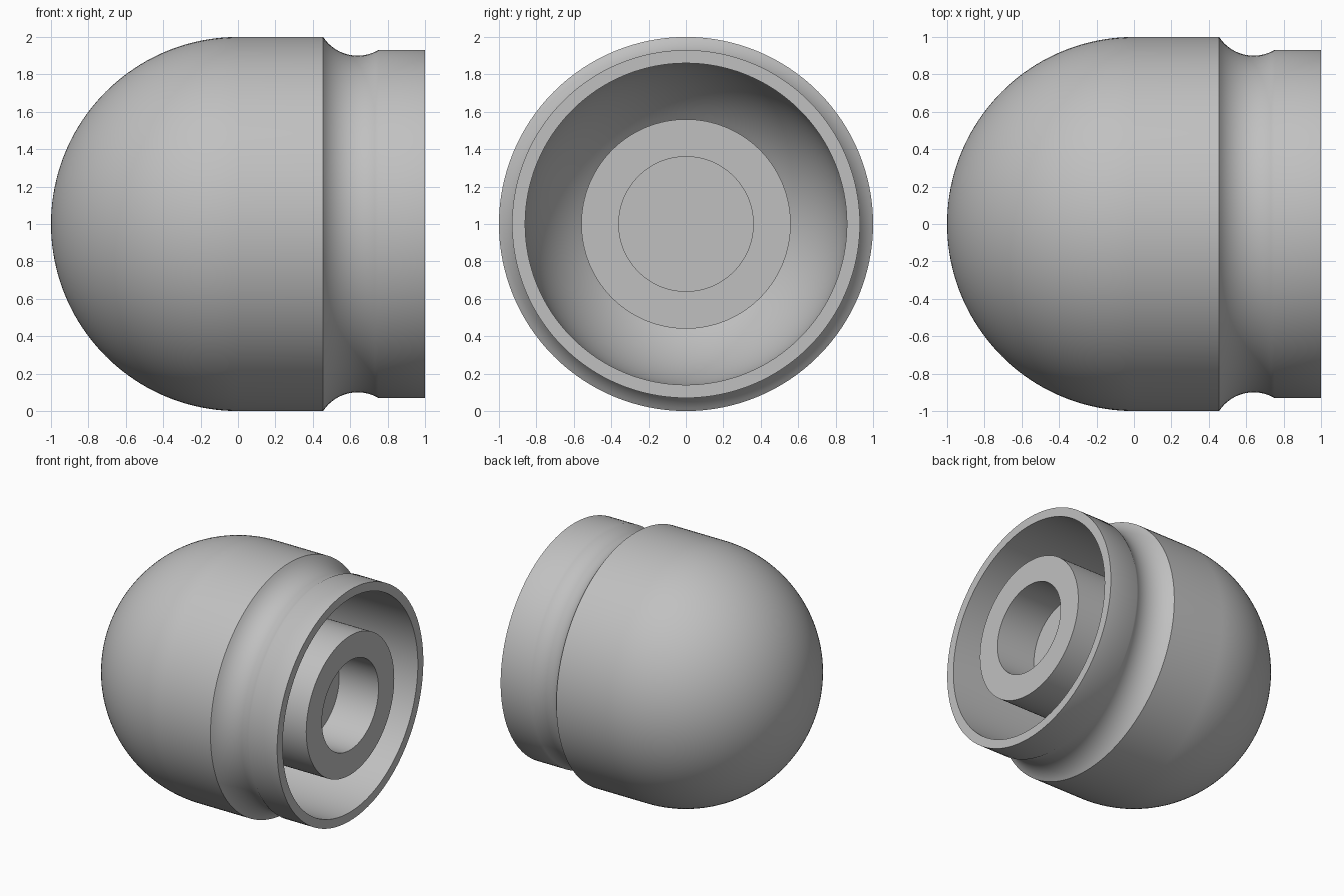
import bpy, bmesh
from math import sin, cos, pi, radians, sqrt, asin

cube = bpy.data.objects.get("Cube")
if cube:
    bpy.data.objects.remove(cube, do_unlink=True)

SEGMENTS = 128

grey = bpy.data.materials.new("plain grey")
grey.use_nodes = True
colour = (0.53, 0.53, 0.53, 1)
grey.diffuse_color = colour
grey.node_tree.nodes["Principled BSDF"].inputs["Base Color"].default_value = colour


def arc(cx, cr, radius, start, end, steps):
    """Points (x, r) on an arc, angles in radians."""
    angles = [start + (end - start) * i / steps for i in range(steps + 1)]
    return [(cx + radius * cos(a), cr + radius * sin(a)) for a in angles]


def lathe(name, profile):
    """Revolve a profile of (x, r) points around the x axis."""
    bm = bmesh.new()
    verts = [bm.verts.new((x, 0, max(r, 0))) for x, r in profile]
    edges = [bm.edges.new(pair) for pair in zip(verts, verts[1:])]
    bmesh.ops.spin(bm, geom=verts + edges, cent=(0, 0, 0), axis=(1, 0, 0),
                   angle=2 * pi, steps=SEGMENTS)
    bmesh.ops.remove_doubles(bm, verts=bm.verts, dist=1e-4)
    bmesh.ops.recalc_face_normals(bm, faces=bm.faces)
    mesh = bpy.data.meshes.new(name)
    bm.to_mesh(mesh)
    bm.free()
    obj = bpy.data.objects.new(name, mesh)
    bpy.context.collection.objects.link(obj)
    obj.location.z = 1
    mesh.materials.append(grey)
    bpy.ops.object.select_all(action='DESELECT')
    obj.select_set(True)
    bpy.context.view_layer.objects.active = obj
    bpy.ops.object.shade_smooth_by_angle(angle=radians(32))
    return obj


# Domed cap: outer dome, groove, collar, open rim, hollow inside with the
# central socket and its blind bore, all as one continuous revolved skin
RIM, WALL, TUBE, BORE, FLOOR = 0.93, 0.86, 0.56, 0.36, 0.65
groove_r, groove_x, groove_c = 0.221, 0.64, 1.121
collar_angle = -asin((groove_c - RIM) / groove_r)
groove_start = -pi - asin((1 - groove_c) / groove_r)

dome = arc(0, 0, 1, pi, pi / 2, 40)
groove = arc(groove_x, groove_c, groove_r, groove_start, collar_angle, 16)
hollow = arc(0, 0, WALL, pi / 2, pi - asin(TUBE / WALL), 24)

lathe("domed_cap", dome + groove
      + [(1, RIM), (1, WALL)] + hollow
      + [(1, TUBE), (1, BORE), (FLOOR, BORE), (FLOOR, 0)])
